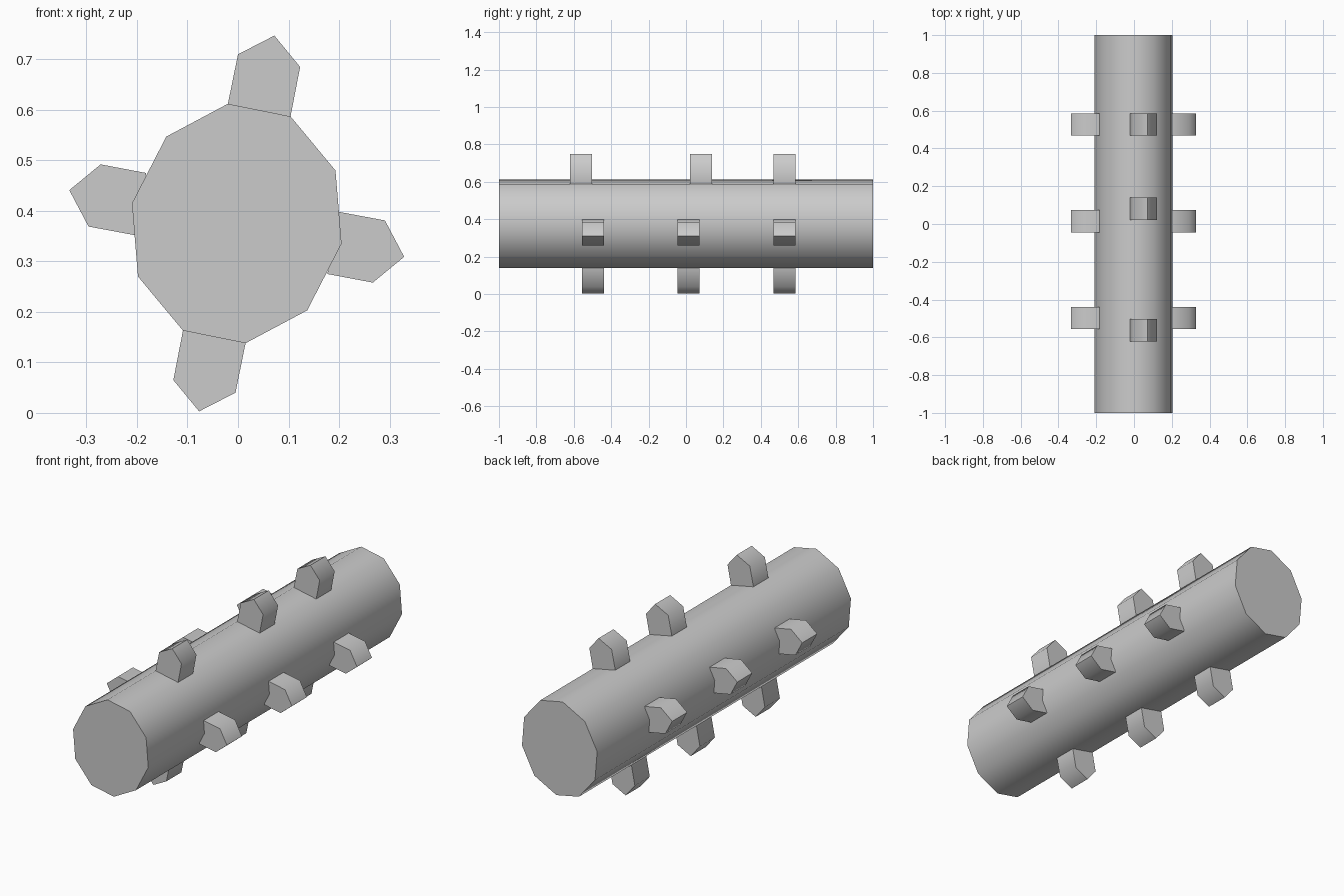
import bpy

if "Cube" in bpy.data.objects:
    bpy.data.objects.remove(bpy.data.objects["Cube"])

CX, CZ = -0.0025, 0.375  # barrel axis


def opposite(points):
    """Half turn about the barrel axis."""
    return [(2 * CX - x, 2 * CZ - z) for x, z in points]


def prism(name, profile, y0, y1, angle):
    """Extrude an x-z profile along y, smooth below the given angle."""
    n = len(profile)
    area = sum(profile[i][0] * profile[(i + 1) % n][1]
               - profile[(i + 1) % n][0] * profile[i][1] for i in range(n))
    if area < 0:
        profile = profile[::-1]
    verts = [(x, y, z) for y in (y0, y1) for x, z in profile]
    faces = [list(range(n)), list(range(2 * n - 1, n - 1, -1))]
    faces += [[i, i + n, (i + 1) % n + n, (i + 1) % n] for i in range(n)]
    mesh = bpy.data.meshes.new(name)
    mesh.from_pydata(verts, [], faces)
    obj = bpy.data.objects.new(name, mesh)
    bpy.context.collection.objects.link(obj)
    bpy.ops.object.select_all(action='DESELECT')
    obj.select_set(True)
    bpy.context.view_layer.objects.active = obj
    bpy.ops.object.shade_smooth_by_angle(angle=angle)
    return obj


# Ten-sided barrel
half = [(-0.02, 0.612), (0.104, 0.587), (0.193, 0.48), (0.205, 0.335), (0.137, 0.203)]
prism("barrel", half + opposite(half), -1, 1, 0.78)

# House-shaped pegs in four rows
top = [(-0.02, 0.612), (0.0, 0.71), (0.072, 0.747), (0.123, 0.685), (0.104, 0.587)]
right = [(0.2, 0.398), (0.291, 0.381), (0.329, 0.309), (0.267, 0.258), (0.177, 0.275)]
side_rows = (-0.498, 0.014, 0.527)
top_rows = (-0.562, 0.081, 0.527)
rows = {
    "top_peg": (top, top_rows),
    "bottom_peg": (opposite(top), side_rows),
    "right_peg": (right, side_rows),
    "left_peg": (opposite(right), side_rows),
}
for name, (profile, centres) in rows.items():
    for i, y in enumerate(centres):
        prism(f"{name}_{i + 1}", profile, y - 0.059, y + 0.059, 1.05)
